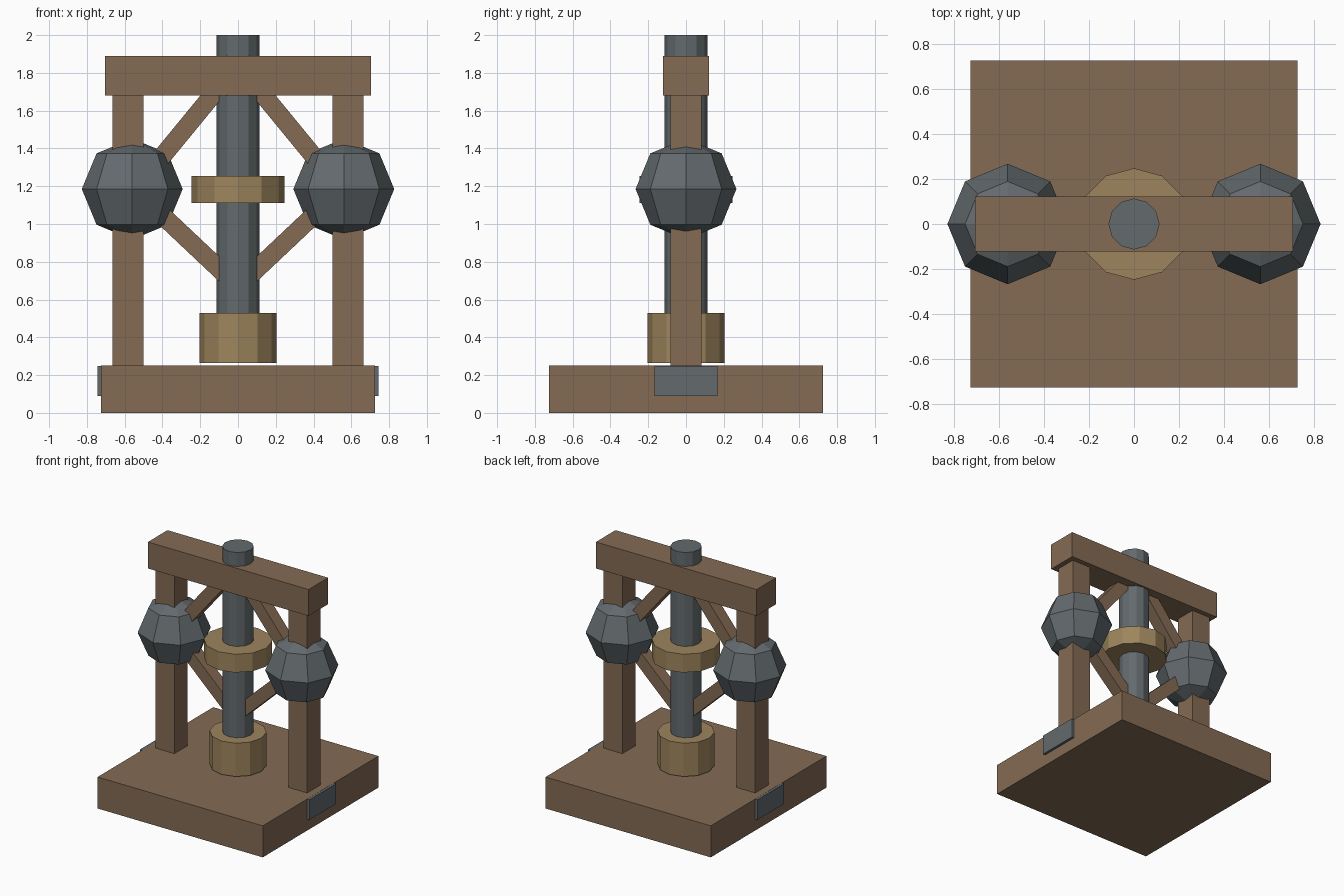
import bpy
from math import atan2
from mathutils import Vector

if "Cube" in bpy.data.objects:
    bpy.data.objects.remove(bpy.data.objects["Cube"])


def material(name, rgb):
    m = bpy.data.materials.new(name)
    m.diffuse_color = (*rgb, 1)
    m.use_nodes = True
    m.node_tree.nodes["Principled BSDF"].inputs["Base Color"].default_value = m.diffuse_color
    return m


wood = material("wood", (0.23, 0.145, 0.087))
iron = material("iron", (0.125, 0.145, 0.155))
brass = material("brass", (0.34, 0.235, 0.11))


def finish(name, mat):
    ob = bpy.context.object
    ob.name = name
    ob.data.materials.append(mat)
    return ob


def box(name, centre, size, mat, tilt=0):
    bpy.ops.mesh.primitive_cube_add(size=1, location=centre, rotation=(0, tilt, 0))
    bpy.context.object.scale = size
    return finish(name, mat)


def drum(name, radius, z0, z1, mat):
    bpy.ops.mesh.primitive_cylinder_add(vertices=12, radius=radius, depth=z1 - z0,
                                        location=(0, 0, (z0 + z1) / 2))
    return finish(name, mat)


def brace(name, start, end):
    a, b = Vector((start[0], 0, start[1])), Vector((end[0], 0, end[1]))
    d = b - a
    return box(name, (a + b) / 2, (0.097, 0.10, d.length), wood, atan2(d.x, d.z))


# Base and top beam
box("base", (0, 0, 0.125), (1.45, 1.45, 0.25), wood)
box("top_beam", (0, 0, 1.785), (1.41, 0.245, 0.21), wood)

# Central shaft with its collars
drum("shaft", 0.113, 0.28, 2.0, iron)
drum("lower_collar", 0.205, 0.265, 0.53, brass)
drum("sliding_collar", 0.247, 1.11, 1.255, brass)

# Matching parts on each side
for side, s in (("left", -1), ("right", 1)):
    box(side + "_post", (s * 0.583, 0, 0.97), (0.165, 0.166, 1.46), wood)
    box(side + "_post_shoe", (s * 0.58, 0, 0.1695), (0.33, 0.335, 0.159), iron)

    # Faceted fly weight
    bpy.ops.mesh.primitive_uv_sphere_add(segments=8, ring_count=4, radius=0.267,
                                         location=(s * 0.56, 0, 1.185))
    finish(side + "_weight", iron)

    # Diagonal braces running from the weight to the beam and the shaft
    brace(side + "_upper_brace", (s * 0.49, 1.25), (s * 0.09, 1.737))
    brace(side + "_lower_brace", (s * 0.49, 1.13), (s * 0.05, 0.715))
